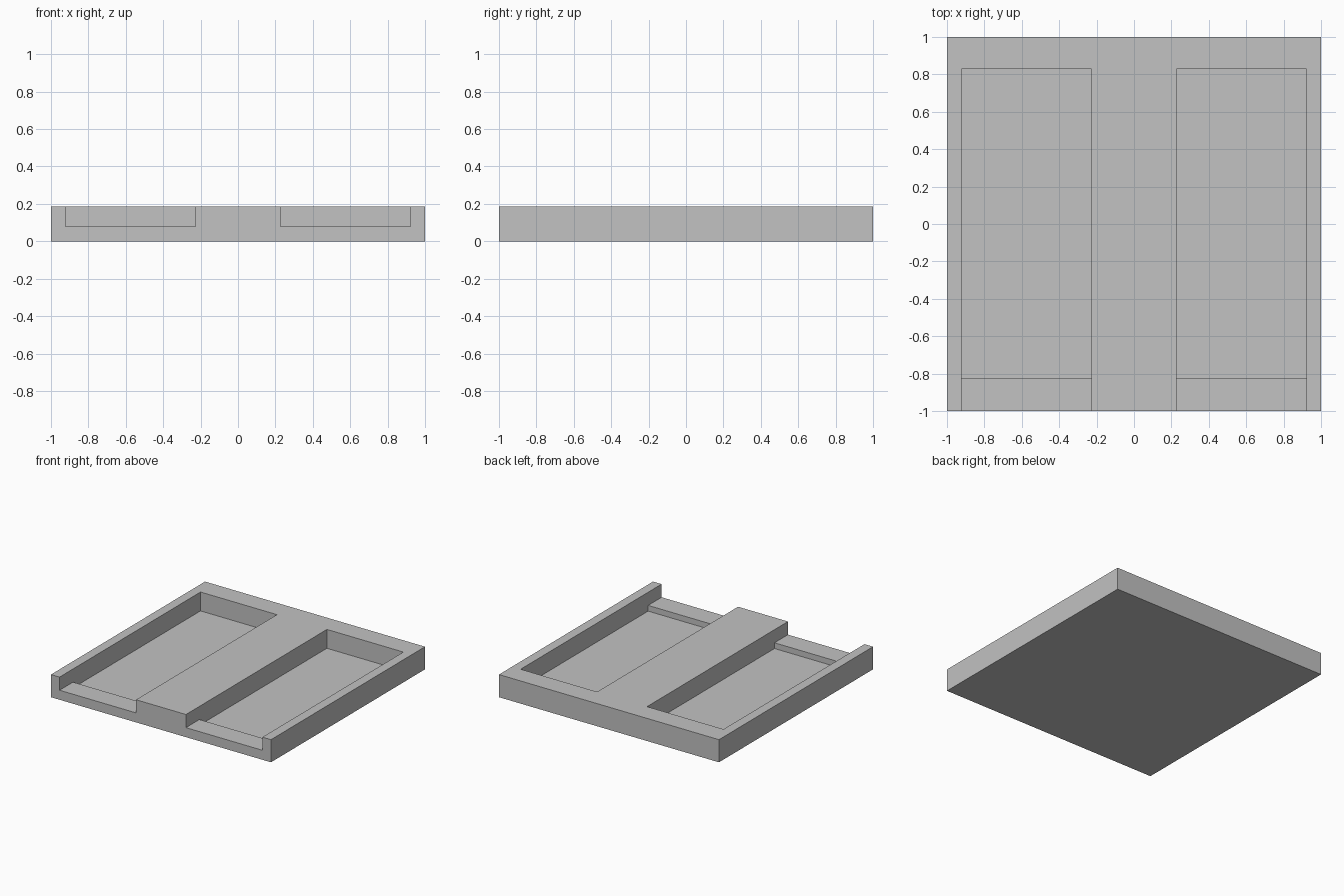
import bpy
import bmesh

if "Cube" in bpy.data.objects:
    bpy.data.objects.remove(bpy.data.objects["Cube"], do_unlink=True)

HEIGHT = 0.186                      # slab thickness
SILL, FLOOR = 0.078, 0.031          # front ledge and pocket floor heights
INNER, OUTER = 0.227, 0.922         # pocket sides, measured from the centre

# Plain grey material
grey = bpy.data.materials.new("plain_grey")
grey.use_nodes = True
colour = (0.54, 0.54, 0.54, 1)
grey.diffuse_color = colour
grey.node_tree.nodes["Principled BSDF"].inputs["Base Color"].default_value = colour


def prism(name, profile, x0, x1):
    """Extrude a side (y, z) profile from x0 to x1."""
    bm = bmesh.new()
    face = bm.faces.new([bm.verts.new((x0, y, z)) for y, z in profile])
    grown = bmesh.ops.extrude_face_region(bm, geom=[face])["geom"]
    verts = [v for v in grown if isinstance(v, bmesh.types.BMVert)]
    bmesh.ops.translate(bm, verts=verts, vec=(x1 - x0, 0, 0))
    bmesh.ops.recalc_face_normals(bm, faces=bm.faces)
    mesh = bpy.data.meshes.new(name)
    bm.to_mesh(mesh)
    bm.free()
    mesh.materials.append(grey)
    obj = bpy.data.objects.new(name, mesh)
    bpy.context.collection.objects.link(obj)
    return obj


# Square slab
tray = prism("tray", [(-1, 0), (1, 0), (1, HEIGHT), (-1, HEIGHT)], -1, 1)

# Two long pockets, each open over a low ledge at the front
pocket = [(-1.2, SILL), (-0.825, SILL), (-0.825, FLOOR),
          (0.83, FLOOR), (0.83, 0.4), (-1.2, 0.4)]
cutters = [prism("right_pocket_cutter", pocket, -OUTER, -INNER),
           prism("left_pocket_cutter", pocket, INNER, OUTER)]
for cutter in cutters:
    cutter.hide_render = True
    cut = tray.modifiers.new(cutter.name, "BOOLEAN")
    cut.operation = "DIFFERENCE"
    cut.solver = "EXACT"
    cut.object = cutter

# Apply the cuts and discard the cutters
bpy.context.view_layer.objects.active = tray
for name in [m.name for m in tray.modifiers]:
    bpy.ops.object.modifier_apply(modifier=name)
for cutter in cutters:
    bpy.data.objects.remove(cutter, do_unlink=True)
